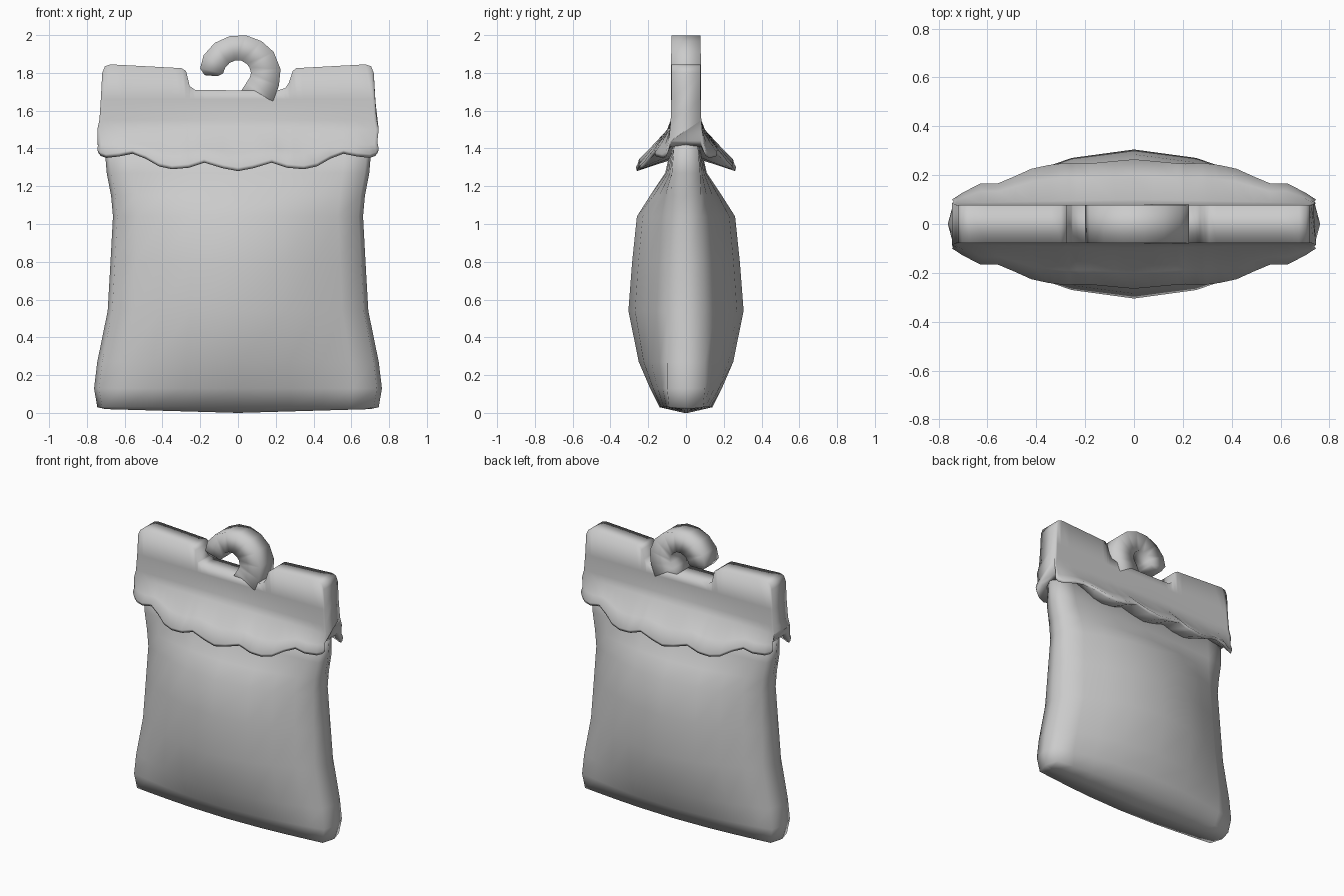
import bpy, bmesh
from mathutils import Vector

if "Cube" in bpy.data.objects:
    bpy.data.objects.remove(bpy.data.objects["Cube"])

GREY = (0.6, 0.6, 0.6, 1)
grey = bpy.data.materials.new("plain grey")
grey.use_nodes = True
grey.diffuse_color = GREY
grey.node_tree.nodes["Principled BSDF"].inputs["Base Color"].default_value = GREY


def loft(name, rings):
    """Skin a list of closed rings, cap both ends and shade smooth."""
    bm = bmesh.new()
    rows = [[bm.verts.new(p) for p in ring] for ring in rings]
    n = len(rows[0])
    for a, b in zip(rows, rows[1:]):
        for i in range(n):
            j = (i + 1) % n
            bm.faces.new((a[i], a[j], b[j], b[i]))
    bm.faces.new(rows[0])
    bm.faces.new(rows[-1])
    bmesh.ops.recalc_face_normals(bm, faces=bm.faces)
    for f in bm.faces:
        f.smooth = True
    mesh = bpy.data.meshes.new(name)
    bm.to_mesh(mesh)
    bm.free()
    mesh.materials.append(grey)
    obj = bpy.data.objects.new(name, mesh)
    bpy.context.collection.objects.link(obj)
    return obj


def interp(table, x):
    """Piecewise linear lookup."""
    for (x0, y0), (x1, y1) in zip(table, table[1:]):
        if x <= x1:
            return y0 + (y1 - y0) * max(0, x - x0) / (x1 - x0)
    return table[-1][1]


# Pouch: lens-shaped sections given as height, half width, centre depth, edge depth
SECTIONS = [(0.0, 0.70, 0.01, 0.01), (0.03, 0.745, 0.14, 0.09),
            (0.13, 0.762, 0.19, 0.10), (0.27, 0.745, 0.25, 0.10),
            (0.54, 0.69, 0.305, 0.10), (0.80, 0.675, 0.285, 0.09),
            (1.04, 0.662, 0.26, 0.08), (1.15, 0.672, 0.19, 0.08),
            (1.27, 0.695, 0.11, 0.075), (1.45, 0.71, 0.07, 0.06)]
# Position across the width and share of the bulge there
BULGE = [(0, 1), (0.37, 0.83), (0.6, 0.56), (0.8, 0.27), (0.965, 0)]


def pouch_ring(z, w, d, e):
    half = [(t, e + (d - e) * k) for t, k in BULGE]
    front = [(-t, -y) for t, y in reversed(half)] + [(t, -y) for t, y in half[1:]]
    back = [(-x, -y) for x, y in front]
    lift = 0.02 if z == 0 else 0
    ring = [(-1, 0)] + front + [(1, 0)] + back
    return [(x * w, y, z + lift * abs(x)) for x, y in ring]


loft("pouch", [pouch_ring(*s) for s in SECTIONS])

# Header with a hanging notch on top and a scalloped skirt below
TOP = [(-0.745, 1.80), (-0.73, 1.835), (-0.70, 1.845), (-0.31, 1.825), (-0.285, 1.81),
       (-0.265, 1.73), (-0.235, 1.71), (0.21, 1.705), (0.26, 1.72), (0.28, 1.75),
       (0.30, 1.81), (0.32, 1.825), (0.70, 1.845), (0.73, 1.835), (0.745, 1.80)]
HEM = [(0, 1.28), (0.08, 1.295), (0.18, 1.325), (0.26, 1.298), (0.35, 1.29), (0.42, 1.305),
       (0.49, 1.345), (0.56, 1.372), (0.63, 1.358), (0.70, 1.35), (0.73, 1.36), (0.745, 1.38)]
FLARE = [(0, 0.265), (0.2, 0.246), (0.28, 0.25), (0.4, 0.235), (0.5, 0.19), (0.56, 0.165),
         (0.62, 0.168), (0.66, 0.155), (0.745, 0.10)]
T = 0.078


def header_ring(x):
    a = abs(x)
    hem, out = interp(HEM, a), interp(FLARE, a)
    mid = T + (out - T) * 0.65
    # width factor, depth, height from the top edge down and under the hem
    side = [(0.965, T, interp(TOP, x)), (0.975, T, 1.66), (0.985, T + 0.003, 1.55),
            (1.0, T + 0.02 * (1.1 - a), 1.50), (0.99, mid, hem + (1.5 - hem) * 0.45),
            (1.0, out, hem + 0.02), (0.995, out - 0.005, hem), (0.97, T, hem + 0.06)]
    ring = [(x * s, -y, z) for s, y, z in side]
    return ring + [(px, -y, z) for px, y, z in reversed(ring)]


columns = sorted({x for x, _ in TOP} | {s * x for x, _ in HEM for s in (-1, 1)})
loft("header", [header_ring(x) for x in columns])

# Hook: flat-sided tube following a curl; centre x, centre z, half thickness, half depth
HOOK = [(-0.142, 1.785, 0.035, 0.06), (-0.14, 1.81, 0.062, 0.077), (-0.125, 1.86, 0.066, 0.078),
        (-0.085, 1.905, 0.066, 0.078), (-0.03, 1.93, 0.066, 0.078), (0.03, 1.932, 0.068, 0.078),
        (0.085, 1.908, 0.072, 0.078), (0.125, 1.87, 0.076, 0.078), (0.147, 1.81, 0.079, 0.079),
        (0.14, 1.755, 0.08, 0.079), (0.115, 1.70, 0.085, 0.079), (0.07, 1.64, 0.08, 0.07)]


def hook_ring(i):
    x, z, r, d = HOOK[i]
    p, q = HOOK[max(i - 1, 0)], HOOK[min(i + 1, len(HOOK) - 1)]
    along = Vector((q[0] - p[0], 0, q[1] - p[1])).normalized()
    out = Vector((-along.z, 0, along.x)) * r
    deep, c = Vector((0, d, 0)), Vector((x, 0, z))
    return [c + out - deep, c + out + deep, c - out + deep, c - out - deep]


loft("hook", [hook_ring(i) for i in range(len(HOOK))])
